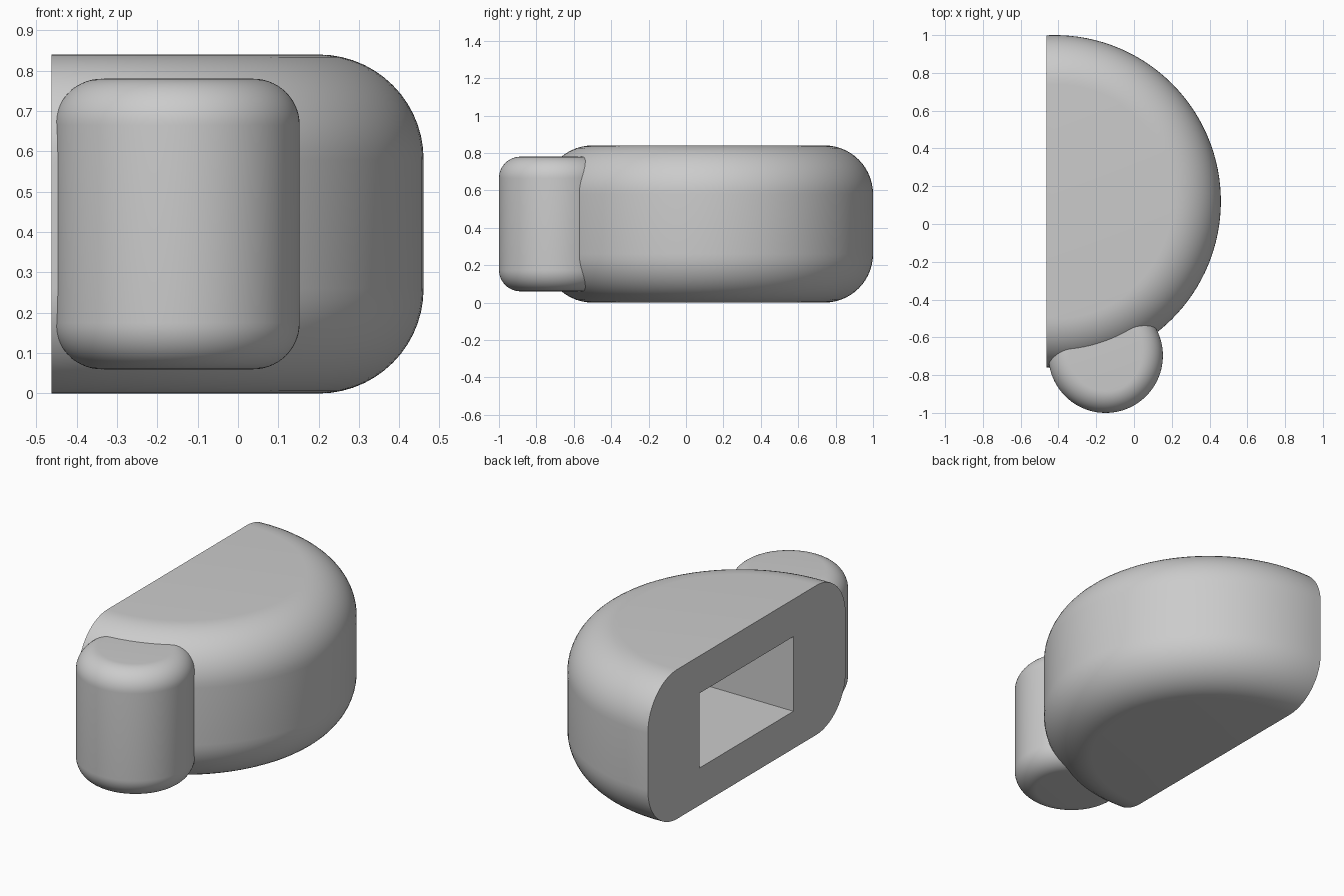
import bpy, bmesh
from math import sin, cos, pi, tau
from mathutils import Matrix, Vector

default = bpy.data.objects.get("Cube")
if default:
    bpy.data.objects.remove(default, do_unlink=True)

grey = bpy.data.materials.new("plain grey")
grey.use_nodes = True
colour = (0.6, 0.6, 0.6, 1)
grey.diffuse_color = colour
grey.node_tree.nodes["Principled BSDF"].inputs["Base Color"].default_value = colour


def add_object(name, bm):
    bmesh.ops.recalc_face_normals(bm, faces=bm.faces)
    mesh = bpy.data.meshes.new(name)
    bm.to_mesh(mesh)
    bm.free()
    mesh.materials.append(grey)
    obj = bpy.data.objects.new(name, mesh)
    bpy.context.collection.objects.link(obj)
    return obj


def rounded_drum(name, centre, radius, bottom, top, fillet, sides=128, steps=14):
    """Upright cylinder with both rims rounded, turned from a half profile."""
    arc = [pi / 2 * i / steps for i in range(steps + 1)]
    inner = radius - fillet
    profile = [(inner + fillet * sin(a), bottom + fillet - fillet * cos(a)) for a in arc]
    profile += [(inner + fillet * cos(a), top - fillet + fillet * sin(a)) for a in arc]
    bm = bmesh.new()
    rings = [[bm.verts.new((centre[0] + r * cos(tau * k / sides),
                            centre[1] + r * sin(tau * k / sides), z))
              for k in range(sides)] for r, z in profile]
    for low, high in zip(rings, rings[1:]):
        for k in range(sides):
            n = (k + 1) % sides
            bm.faces.new((low[k], low[n], high[n], high[k]))
    bm.faces.new(rings[0])
    bm.faces.new(rings[-1])
    return add_object(name, bm)


def box(name, low, high):
    low, high = Vector(low), Vector(high)
    bm = bmesh.new()
    bmesh.ops.create_cube(bm, size=1, matrix=Matrix.Translation((low + high) / 2)
                          @ Matrix.Diagonal((*(high - low), 1)))
    obj = add_object(name, bm)
    obj.hide_render = True
    return obj


def activate(obj):
    bpy.ops.object.select_all(action='DESELECT')
    obj.select_set(True)
    bpy.context.view_layer.objects.active = obj


def carve(obj, cutter):
    activate(obj)
    mod = obj.modifiers.new("cut", 'BOOLEAN')
    mod.operation = 'DIFFERENCE'
    mod.solver = 'EXACT'
    mod.object = cutter
    bpy.ops.object.modifier_apply(modifier=mod.name)
    bpy.data.objects.remove(cutter, do_unlink=True)


# Half-round body with a flat side and a rectangular pocket in it
FLAT = -0.462
body = rounded_drum("half_round_body", (-0.42, 0.12), 0.88, 0, 0.84, 0.26)
carve(body, box("flat_side_cutter", (-2, -2, -1), (FLAT, 2, 2)))
carve(body, box("pocket_cutter", (-0.6, -0.295, 0.21), (0.14, 0.54, 0.63)))

# Small rounded drum sunk into the front of the body
knob = rounded_drum("front_knob", (-0.15, -0.697), 0.303, 0.06, 0.78, 0.115)

for part in (body, knob):
    activate(part)
    bpy.ops.object.shade_smooth_by_angle(angle=pi / 6)
